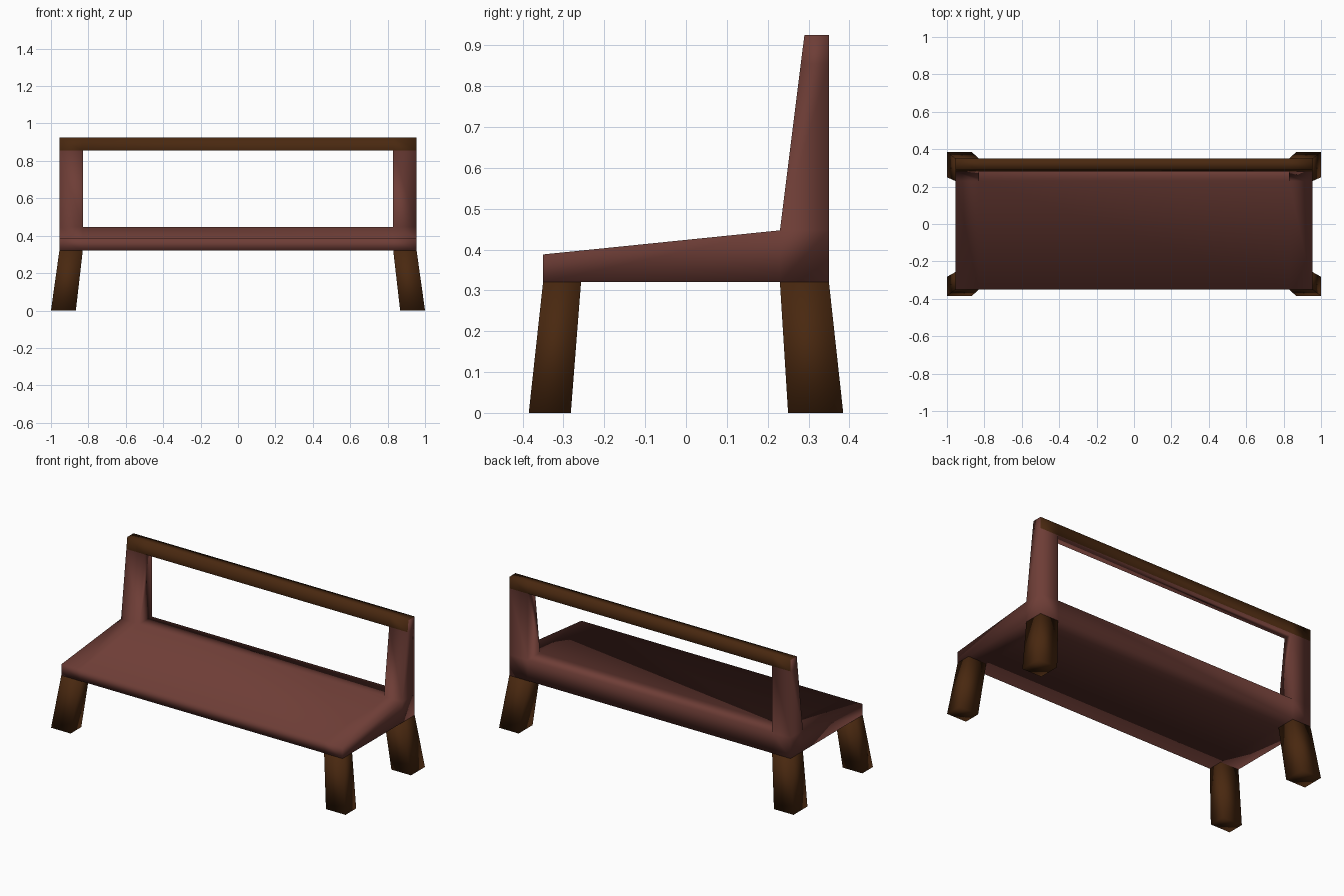
import bpy, bmesh

if "Cube" in bpy.data.objects:
    bpy.data.objects.remove(bpy.data.objects["Cube"])


def material(name, rgb):
    m = bpy.data.materials.new(name)
    m.diffuse_color = (*rgb, 1)
    m.use_nodes = True
    m.node_tree.nodes["Principled BSDF"].inputs["Base Color"].default_value = m.diffuse_color
    return m


RED = material("red_brown_wood", (0.155, 0.047, 0.037))
DARK = material("dark_brown_wood", (0.066, 0.021, 0.005))

# corner order of each six-sided block: four corners at one end, four at the other
QUADS = [(0, 1, 2, 3), (4, 7, 6, 5), (0, 4, 5, 1), (1, 5, 6, 2), (2, 6, 7, 3), (3, 7, 4, 0)]


def build(name, blocks, mats):
    """Weld six-sided blocks into one shell, dropping the faces they share."""
    verts, faces = {}, {}
    for block in blocks:
        ids = [verts.setdefault(tuple(round(c, 4) for c in p), len(verts)) for p in block]
        for q in QUADS:
            f = [ids[i] for i in q]
            key = frozenset(f)
            if key in faces:
                del faces[key]
            else:
                faces[key] = f
    mesh = bpy.data.meshes.new(name)
    mesh.from_pydata(list(verts), [], list(faces.values()))
    bm = bmesh.new()
    bm.from_mesh(mesh)
    bmesh.ops.recalc_face_normals(bm, faces=bm.faces)
    for f in bm.faces:
        f.smooth = True
    bm.to_mesh(mesh)
    bm.free()
    for m in mats:
        mesh.materials.append(m)
    ob = bpy.data.objects.new(name, mesh)
    bpy.context.collection.objects.link(ob)
    return ob


# side profiles (y, z) of the bench frame
SEAT = [(-0.35, 0.32), (0.23, 0.32), (0.23, 0.447), (-0.35, 0.388)]
BACK = [(0.23, 0.32), (0.35, 0.32), (0.35, 0.447), (0.23, 0.447)]
POST = [(0.23, 0.447), (0.35, 0.447), (0.35, 0.855), (0.281, 0.855)]
RAIL = [(0.281, 0.855), (0.35, 0.855), (0.35, 0.925), (0.29, 0.925)]


def slab(profile, x0, x1):
    return [(x, y, z) for x in (x0, x1) for y, z in profile]


# seat, posts and rail as one welded frame
blocks = []
for x0, x1, parts in ((-0.955, -0.83, (SEAT, BACK, POST, RAIL)),
                      (-0.83, 0.83, (SEAT, BACK, RAIL)),
                      (0.83, 0.955, (SEAT, BACK, POST, RAIL))):
    blocks += [slab(p, x0, x1) for p in parts]
frame = build("seat_and_back_frame", blocks, (RED, DARK))

# rail is dark on front, back and top; ends and underside stay red
for p in frame.data.polygons:
    if p.center.z > 0.86 and abs(p.normal.x) < 0.5:
        p.material_index = 1

# splayed legs
for end, top, bottom in (("front", (-0.35, -0.257), (-0.385, -0.282)),
                         ("back", (0.23, 0.35), (0.25, 0.385))):
    for side, s in (("left", -1), ("right", 1)):
        corners = []
        for z, (xi, xo), (ya, yb) in ((0, (0.867, 1.0), bottom), (0.32, (0.83, 0.955), top)):
            corners += [(s * xi, ya, z), (s * xo, ya, z), (s * xo, yb, z), (s * xi, yb, z)]
        build(f"{end}_{side}_leg", [corners], (DARK,))
